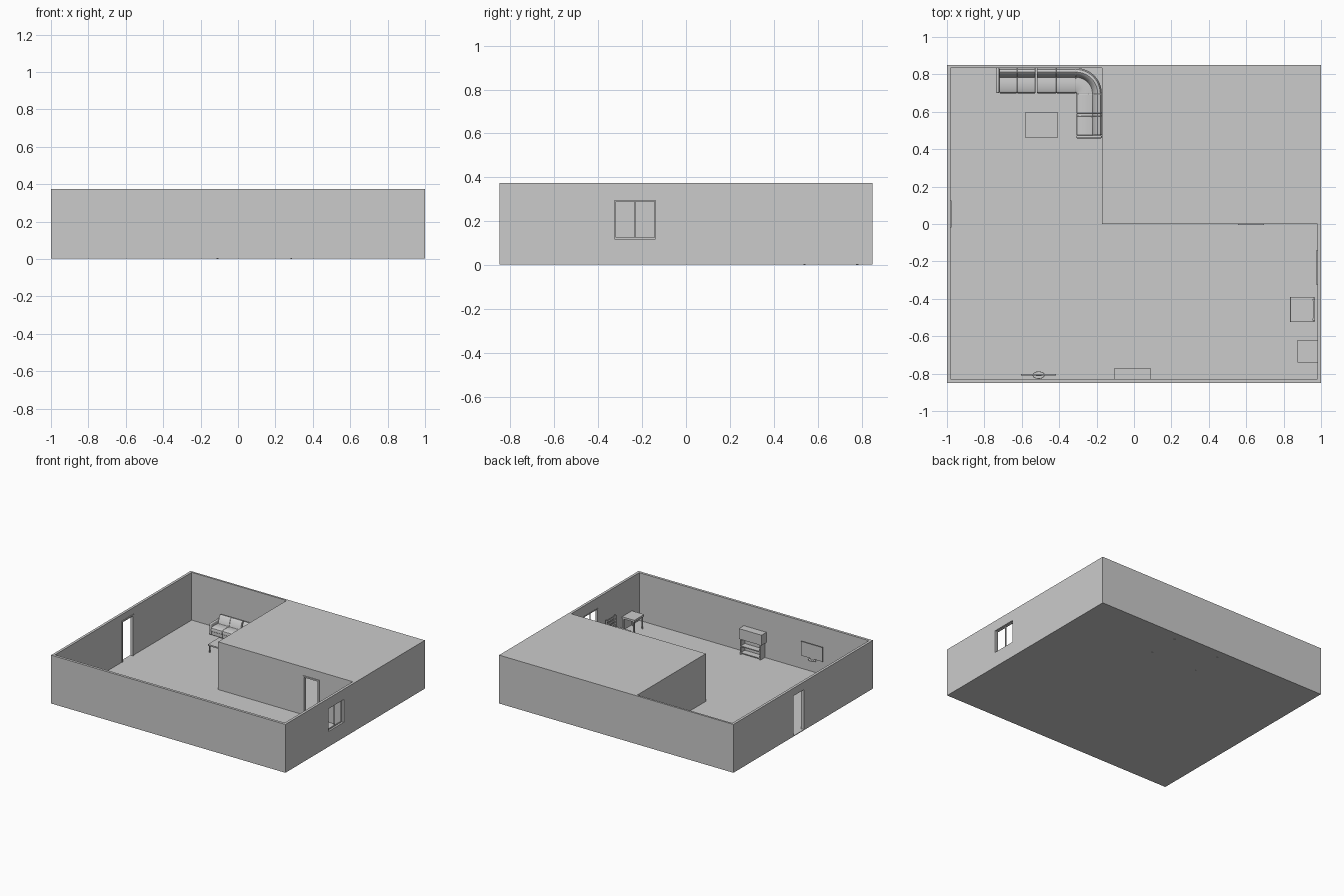
import bpy, bmesh, math
from mathutils import Vector

if "Cube" in bpy.data.objects:
    bpy.data.objects.remove(bpy.data.objects["Cube"])


def finish(name, bm, bevel=0.0, smooth=False):
    bmesh.ops.recalc_face_normals(bm, faces=bm.faces)
    me = bpy.data.meshes.new(name)
    bm.to_mesh(me)
    bm.free()
    ob = bpy.data.objects.new(name, me)
    bpy.context.collection.objects.link(ob)
    if bevel:
        m = ob.modifiers.new("bevel", 'BEVEL')
        m.width, m.segments, m.limit_method = bevel, 3, 'ANGLE'
        m.angle_limit = math.radians(50)
    if smooth:
        bpy.ops.object.select_all(action='DESELECT')
        ob.select_set(True)
        bpy.context.view_layer.objects.active = ob
        bpy.ops.object.shade_smooth_by_angle(angle=math.radians(40))
    return ob


def add_box(bm, x0, x1, y0, y1, z0, z1):
    vs = bmesh.ops.create_cube(bm, size=1)["verts"]
    for v in vs:
        v.co = Vector((x1 if v.co.x > 0 else x0, y1 if v.co.y > 0 else y0, z1 if v.co.z > 0 else z0))


def boxes(name, *dims, bevel=0.0, smooth=False):
    bm = bmesh.new()
    for d in dims:
        add_box(bm, *d)
    return finish(name, bm, bevel, smooth)


def along(axis, a0, a1, t0, t1, z0, z1):
    """Box running along x or y with its thickness on the other axis."""
    return (a0, a1, t0, t1, z0, z1) if axis == 'x' else (t0, t1, a0, a1, z0, z1)


def wall(name, axis, a0, a1, t0, t1, hole=None):
    if not hole:
        return boxes(name, along(axis, a0, a1, t0, t1, 0.002, H))
    h0, h1, z0, z1 = hole
    parts = [(a0, h0, 0.002, H), (h1, a1, 0.002, H), (h0, h1, z1, H)]
    if z0 > F:
        parts.append((h0, h1, 0.002, z0))
    return boxes(name, *[along(axis, a, b, t0, t1, c, d) for a, b, c, d in parts])


def frame(name, axis, a0, a1, t0, t1, z0, z1, w, sill=False):
    parts = [(a0, a0 + w, z0, z1), (a1 - w, a1, z0, z1), (a0 + w, a1 - w, z1 - w, z1)]
    if sill:
        parts.append((a0 + w, a1 - w, z0, z0 + w))
    return boxes(name, *[along(axis, a, b, t0, t1, c, d) for a, b, c, d in parts])


def legs(x0, x1, y0, y1, z0, z1, w):
    return [(x, x + w, y, y + w, z0, z1) for x in (x0, x1 - w) for y in (y0, y1 - w)]


H, F = 0.375, 0.007

# Shell
boxes("floor", (-1, 1, -0.85, 0.85, 0.002, F))
wall("front_wall", 'x', -1, 1, -0.85, -0.83)
wall("back_wall", 'x', -1, 1, 0.835, 0.85)
wall("left_wall", 'y', -0.83, 0.835, -1, -0.98, (-0.01, 0.115, F, 0.315))
wall("right_wall", 'y', -0.83, 0.835, 0.98, 1, (-0.325, -0.138, 0.12, 0.295))
wall("inner_side_wall", 'y', 0, 0.835, -0.17, -0.15)
wall("inner_front_wall", 'x', -0.15, 0.98, 0, 0.02, (0.565, 0.685, F, 0.3))
boxes("bedroom_roof", (-0.17, 1, 0, 0.85, H - 0.01, H))

# Door and window trim
frame("entry_frame", 'y', -0.02, 0.125, -1, -0.975, F, 0.325, 0.01)
frame("bedroom_frame", 'x', 0.555, 0.695, -0.006, 0.022, F, 0.31, 0.011)
frame("window_frame", 'y', -0.325, -0.138, 0.977, 0.985, 0.12, 0.295, 0.006, True)
boxes("window_mullion", (0.978, 0.984, -0.235, -0.23, 0.126, 0.289))

# Sectional sofa: one side profile (distance from back, height) swept per seat
SEAT = [(0.0, 0.012), (0.0, 0.112), (0.008, 0.126), (0.022, 0.13), (0.034, 0.122), (0.05, 0.07),
        (0.075, 0.073), (0.122, 0.072), (0.132, 0.066), (0.135, 0.055), (0.135, 0.042),
        (0.13, 0.04), (0.13, 0.012)]


def sofa_unit(name, stations):
    bm = bmesh.new()
    rings = [[bm.verts.new((p[0] + n[0] * d, p[1] + n[1] * d, z)) for d, z in SEAT] for p, n in stations]
    for r, s in zip(rings, rings[1:]):
        for i in range(len(SEAT)):
            j = (i + 1) % len(SEAT)
            bm.faces.new((r[i], r[j], s[j], s[i]))
    bm.faces.new(rings[0])
    bm.faces.new(rings[-1][::-1])
    return finish(name, bm, 0.0025, True)


BY, BX = 0.834, -0.172          # back planes of the two runs
cx, cy, R = -0.31, 0.696, 0.138  # pivot of the rounded corner
for i, (a, b) in enumerate([(-0.72, -0.625), (-0.625, -0.527), (-0.519, -0.415), (-0.415, cx)]):
    sofa_unit(f"sofa_seat_{i}", [((a, BY), (0, -1)), ((b, BY), (0, -1))])
for i, (a, b) in enumerate([(cy, 0.592), (0.592, 0.575), (0.575, 0.475)]):
    sofa_unit(f"sofa_side_seat_{i}", [((BX, a), (-1, 0)), ((BX, b), (-1, 0))])
for half in range(2):
    st = []
    for k in range(7):
        t = math.radians(90 - 45 * half - 7.5 * k)
        c, s = math.cos(t), math.sin(t)
        st.append(((cx + R * c, cy + R * s), (-c, -s)))
    sofa_unit(f"sofa_corner_{half}", st)
boxes("sofa_left_arm", (-0.738, -0.72, 0.70, BY, 0.012, 0.098), bevel=0.007, smooth=True)
boxes("sofa_end_arm", (-0.31, BX, 0.458, 0.475, 0.012, 0.098), bevel=0.007, smooth=True)

# Coffee table
boxes("coffee_table_top", (-0.58, -0.41, 0.46, 0.60, 0.06, 0.07))
boxes("coffee_table_legs", *legs(-0.575, -0.415, 0.465, 0.595, F, 0.06, 0.008))

# Small side table
boxes("side_table_top", (0.875, 0.98, -0.74, -0.62, 0.1, 0.115))
boxes("side_table_legs", *legs(0.88, 0.976, -0.735, -0.625, F, 0.1, 0.008))

# Chair with slatted back
boxes("chair_seat", (0.835, 0.965, -0.525, -0.39, 0.074, 0.084), bevel=0.003)
boxes("chair_legs", *legs(0.837, 0.963, -0.523, -0.392, F, 0.074, 0.01))
posts = [(0.955, 0.967, y, y + 0.01, 0.084, 0.175) for y in (-0.515, -0.41)]
slats = [(0.957, 0.965, -0.505, -0.41, z, z + 0.014) for z in (0.105, 0.13, 0.156)]
boxes("chair_back", *posts, *slats)

# Cabinet: open shelves below, closed box above
boxes("shelf_unit", (-0.092, -0.084, -0.83, -0.775, F, 0.125), (0.074, 0.082, -0.83, -0.775, F, 0.125),
      (-0.084, 0.074, -0.83, -0.824, F, 0.125),
      *[(-0.084, 0.074, -0.824, -0.775, z, z + 0.007) for z in (0.014, 0.066)])
boxes("cabinet_box", (-0.105, 0.088, -0.83, -0.77, 0.125, 0.205))

# Television with round foot
boxes("tv_screen", (-0.604, -0.418, -0.81, -0.803, 0.12, 0.23))
boxes("tv_neck", (-0.525, -0.495, -0.812, -0.808, 0.106, 0.14))
bm = bmesh.new()
bmesh.ops.create_cone(bm, cap_ends=True, segments=32, radius1=0.033, radius2=0.031, depth=0.004)
for v in bm.verts:
    v.co = Vector((v.co.x - 0.51, v.co.y * 0.6 - 0.808, v.co.z + 0.106))
finish("tv_foot", bm, smooth=True)

# Bed inside the closed room
boxes("bed_legs", *legs(-0.115, 0.29, 0.535, 0.785, 0, 0.03, 0.01))
boxes("bed_frame", (-0.13, 0.30, 0.525, 0.795, 0.03, 0.05))
boxes("bed_mattress", (-0.12, 0.295, 0.53, 0.79, 0.05, 0.085), bevel=0.01, smooth=True)
boxes("bed_headboard", (-0.14, -0.13, 0.52, 0.80, 0.02, 0.13))
boxes("pillow", (-0.11, -0.04, 0.58, 0.74, 0.085, 0.103), bevel=0.008, smooth=True)
